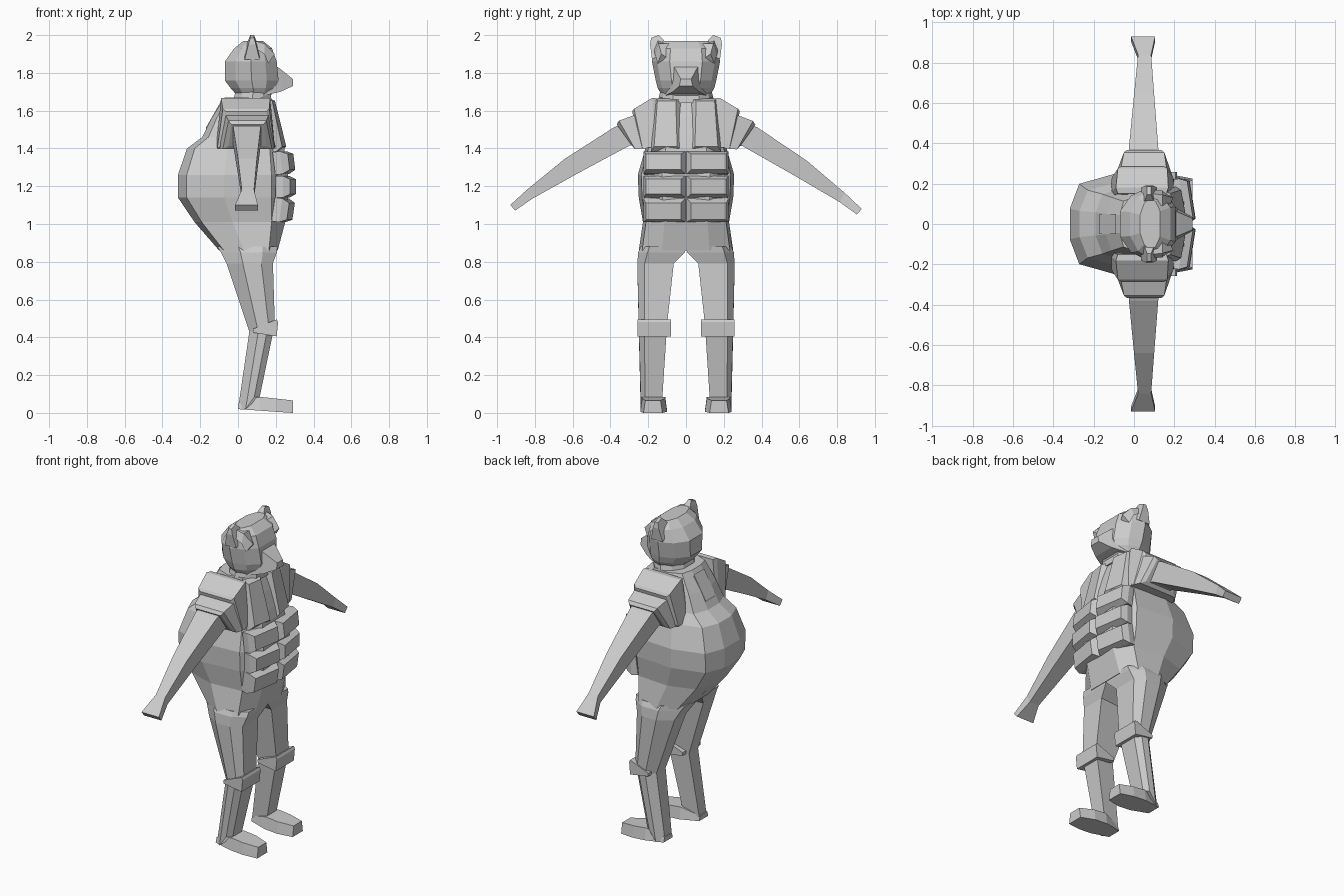
import bpy, bmesh
from mathutils import Vector

grey = bpy.data.materials.new("plain_grey")
grey.diffuse_color = (0.6, 0.6, 0.6, 1)


def finish(name, bm):
    bmesh.ops.recalc_face_normals(bm, faces=bm.faces)
    me = bpy.data.meshes.new(name)
    bm.to_mesh(me)
    bm.free()
    me.materials.append(grey)
    ob = bpy.data.objects.new(name, me)
    bpy.context.collection.objects.link(ob)
    return ob


def loft(name, rings):
    """Skin a list of equal-length point rings and cap both ends."""
    bm = bmesh.new()
    vs = [[bm.verts.new(p) for p in r] for r in rings]
    n = len(vs[0])
    for a, b in zip(vs, vs[1:]):
        for i in range(n):
            j = (i + 1) % n
            bm.faces.new((a[i], a[j], b[j], b[i]))
    bm.faces.new(vs[0])
    bm.faces.new(vs[-1])
    return finish(name, bm)


def ring(z, xb, xf, w, shape):
    """Symmetric horizontal ring from (depth, width) fractions, back to front."""
    half = [(xb + (xf - xb) * d, w * k, z) for d, k in shape]
    return half + [(x, -y, z) for x, y, z in reversed(half)]


def plate(name, corners, thick, inset):
    """Raised plate with chamfered edges on four base corners."""
    c = [Vector(p) for p in corners]
    mid = sum(c, Vector()) / 4
    n = (c[2] - c[0]).cross(c[3] - c[1]).normalized()
    if n.x < 0:
        n = -n
    top = []
    for i, p in enumerate(c):
        a = (c[(i + 1) % 4] - p).normalized()
        b = (c[i - 1] - p).normalized()
        top.append(p + (a + b) * inset + n * thick)
    return loft(name, [[p - n * 0.04 for p in c], c, top])


def limb(name, s, sections):
    """Box limb running sideways: top (y,z), bottom (y,z), x range, bottom flare."""
    rings = []
    for yt, zt, yb, zb, x0, x1, f in sections:
        lift = 0.0 if s > 0 else 0.02 * max(0, yt - 0.3) / 0.6
        rings.append([(x0, s * yt, zt + lift), (x1, s * yt, zt + lift),
                      (x1 + f, s * yb, zb + lift), (x0 - f, s * yb, zb + lift)])
    return loft(name, rings)


# Torso with the big rounded back
body = [(0, .3), (.08, .78), (.42, 1), (.85, .93), (1, .5)]
loft("torso", [ring(*r, body) for r in [
    (.86, -.10, .21, .25), (1.01, -.23, .25, .228), (1.14, -.318, .265, .25),
    (1.26, -.318, .265, .255), (1.40, -.27, .245, .215), (1.46, -.19, .23, .19),
    (1.56, -.14, .20, .17), (1.67, -.07, .16, .145)]])
loft("back_tab", [[(-.17, y, 1.45), (-.17, y, 1.51), (-.09, y, 1.65), (-.06, y, 1.46)]
                  for y in (-.05, .05)])

# Neck and head
skull = [(0, .35), (.2, .78), (.5, 1), (.78, .85), (1, .48)]
loft("neck", [ring(1.64, -.03, .18, .15, skull), ring(1.71, -.01, .17, .135, skull)])
loft("head", [ring(*r, skull) for r in [
    (1.675, 0, .17, .125), (1.72, -.04, .20, .15), (1.76, -.07, .215, .16),
    (1.86, -.07, .205, .18), (1.93, -.02, .18, .17), (1.97, .03, .13, .13)]])
loft("snout", [[(x, -w, z0), (x, w, z0), (x, w * .8, z1), (x, -w * .8, z1)]
               for x, w, z0, z1 in [(.14, .11, 1.68, 1.88), (.225, .07, 1.70, 1.82),
                                    (.29, .035, 1.73, 1.768)]])

for s, side in ((1, "left"), (-1, "right")):
    # Ear and brow ridge
    loft(side + "_ear", [
        [(.035, s * .09, 1.93), (.115, s * .09, 1.93), (.115, s * .18, 1.87), (.035, s * .18, 1.87)],
        [(.055, s * .12, 1.975), (.095, s * .12, 1.975), (.095, s * .19, 1.95), (.055, s * .19, 1.95)],
        [(.065, s * .145, 2.0), (.085, s * .145, 2.0), (.085, s * .185, 1.985), (.065, s * .185, 1.985)]])
    loft(side + "_brow", [
        [(.09, s * .10, 1.96), (.09, s * .15, 1.97), (.09, s * .17, 1.93)],
        [(.14, s * .09, 1.955), (.14, s * .145, 1.955), (.14, s * .165, 1.90)],
        [(.18, s * .10, 1.88), (.195, s * .13, 1.90), (.16, s * .15, 1.85)]])

    # Arm with two sleeve pads
    limb(side + "_arm", s, [
        (.26, 1.56, .22, 1.42, -.03, .13, 0), (.38, 1.51, .30, 1.412, -.025, .12, 0),
        (.64, 1.335, .585, 1.25, 0, .10, 0), (.84, 1.165, .815, 1.115, .02, .085, 0),
        (.93, 1.08, .905, 1.05, -.015, .105, 0)])
    limb(side + "_shoulder_pad", s, [
        (.15, 1.665, .14, 1.42, -.08, .16, .03), (.18, 1.667, .16, 1.41, -.09, .17, .025),
        (.275, 1.61, .23, 1.40, -.08, .165, .03), (.285, 1.595, .24, 1.41, -.065, .15, .03)])
    limb(side + "_sleeve_cuff", s, [
        (.25, 1.585, .21, 1.40, -.07, .165, .035), (.355, 1.545, .27, 1.395, -.05, .15, .03),
        (.367, 1.525, .285, 1.41, -.035, .135, .015)])

    # Chest panel and three belly plates
    plate(side + "_chest_panel", [(.235, s * .022, 1.385), (.205, s * .185, 1.385),
                                  (.145, s * .165, 1.665), (.165, s * .03, 1.665)], .03, .02)
    for i, (z0, z1, x0, x1) in enumerate([(1.265, 1.385, .272, .257),
                                          (1.14, 1.255, .272, .272),
                                          (1.01, 1.135, .252, .27)]):
        plate(f"{side}_belly_plate_{i + 1}", [
            (x0, s * .003, z0), (x0 - .035, s * .225, z0),
            (x1 - .035, s * .225, z1), (x1, s * .003, z1)], .037, .018)

    # Leg
    leg = []
    for z0, z1, xb, xf, yi, yo in [(.88, .88, -.11, .21, 0, .24), (.85, .85, -.09, .205, .005, .253),
                                   (.79, .79, -.06, .185, .065, .258), (.43, .47, .06, .195, .10, .25),
                                   (.02, .085, 0, .115, .125, .24)]:
        d, w = xf - xb, yo - yi
        leg.append([(xf, s * yi, z1), (xf, s * (yi + .8 * w), z1), (xf - .25 * d, s * yo, z1),
                    (xb + .35 * d, s * yo, z0), (xb, s * (yi + .7 * w), z0), (xb, s * (yi + .1 * w), z0)])
    loft(side + "_leg", leg)

    # Knee pad wedge
    loft(side + "_knee_pad", [[(.08, s * y, .425), (.08, s * y, .445), (.205, s * y, .495),
                               (.212, s * y, .48), (.205, s * y, .405)] for y in (.08, .258)])

    # Foot
    loft(side + "_foot", [[(x, s * y0, zb), (x, s * y1, zb), (x, s * (y1 - .01), zt), (x, s * (y0 + .01), zt)]
                          for x, y0, y1, zb, zt in [(0, .13, .22, .02, .05), (.115, .10, .242, .012, .085),
                                                    (.20, .10, .242, .006, .076), (.29, .125, .225, 0, .066)]])
